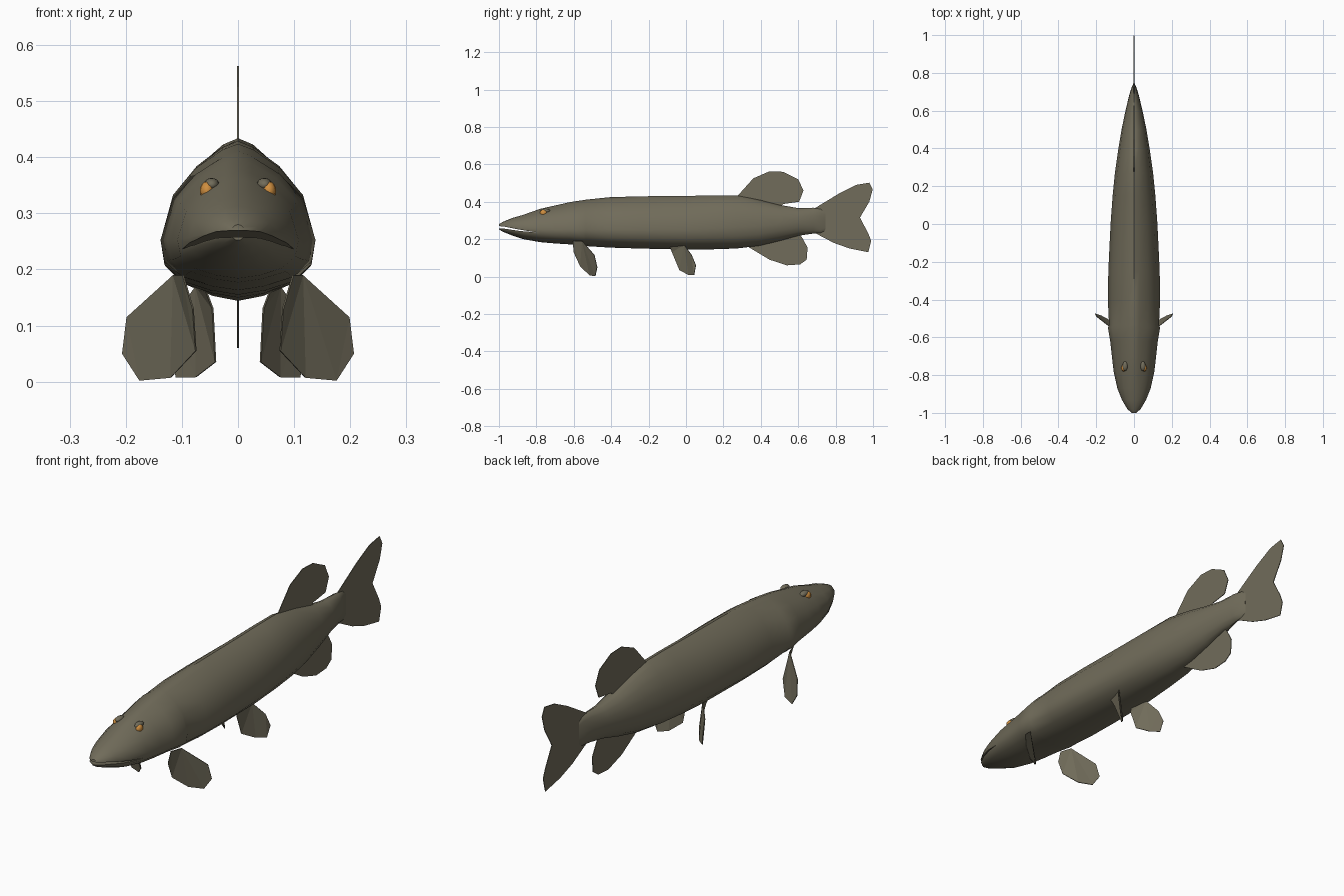
import bpy, bmesh, math

if "Cube" in bpy.data.objects:
    bpy.data.objects.remove(bpy.data.objects["Cube"])


def material(name, rgb):
    m = bpy.data.materials.new(name)
    m.diffuse_color = (*rgb, 1)
    m.use_nodes = True
    m.node_tree.nodes["Principled BSDF"].inputs["Base Color"].default_value = m.diffuse_color
    return m


OLIVE = material("olive skin", (0.165, 0.150, 0.103))
AMBER = material("amber eye", (0.62, 0.27, 0.05))


def add_object(name, bm, mat):
    bmesh.ops.recalc_face_normals(bm, faces=bm.faces)
    mesh = bpy.data.meshes.new(name)
    bm.to_mesh(mesh)
    bm.free()
    mesh.materials.append(mat)
    ob = bpy.data.objects.new(name, mesh)
    bpy.context.collection.objects.link(ob)
    return ob


def activate(ob):
    bpy.ops.object.select_all(action='DESELECT')
    ob.select_set(True)
    bpy.context.view_layer.objects.active = ob


# Body: half cross-section (width, height) from back to belly, blended to an oval
HALF = [(0, 1), (.2, .96), (.54, .84), (.84, .66), (1, .36), (.95, .2),
        (.72, .09), (.36, .03), (0, 0)]
# y, half width, top z, bottom z, oval blend
SECTIONS = [
    (-1.00, .012, .280, .252, 1), (-.98, .036, .292, .240, .9),
    (-.93, .064, .313, .220, .7), (-.87, .088, .330, .200, .5),
    (-.78, .108, .362, .184, .2), (-.70, .117, .380, .177, .05),
    (-.62, .126, .398, .172, 0), (-.548, .138, .409, .165, 0),
    (-.535, .132, .411, .163, 0), (-.41, .138, .424, .155, 0),
    (-.25, .136, .429, .150, 0), (0, .124, .431, .144, .1),
    (.15, .113, .434, .146, .2), (.27, .101, .434, .150, .3),
    (.39, .084, .411, .164, .5), (.50, .066, .383, .190, .8),
    (.60, .045, .366, .218, 1), (.68, .026, .368, .230, 1),
    (.72, .014, .362, .232, 1), (.745, .003, .345, .245, 1)]


def section(y, w, top, bot, oval):
    half = []
    for i, (px, pz) in enumerate(HALF):
        a = math.pi * i / (len(HALF) - 1)
        x = px * (1 - oval) + math.sin(a) * oval
        z = pz * (1 - oval) + (.5 + .5 * math.cos(a)) * oval
        half.append((x * w, y, bot + z * (top - bot)))
    return half + [(-x, yy, z) for x, yy, z in half[-2:0:-1]]


bm = bmesh.new()
rings = [[bm.verts.new(p) for p in section(*s)] for s in SECTIONS]
for a, b in zip(rings, rings[1:]):
    for i in range(len(a)):
        j = (i + 1) % len(a)
        bm.faces.new((a[i], a[j], b[j], b[i]))
bm.faces.new(rings[0])
bm.faces.new(rings[-1])
body = add_object("body", bm, OLIVE)

# Mouth: thin wedge cut between the jaws
bm = bmesh.new()
MOUTH = [(-1.05, .274), (-.97, .267), (-.90, .253), (-.80, .236),
         (-.89, .244), (-.97, .256), (-1.05, .260)]
sides = [[bm.verts.new((x, y, z)) for y, z in MOUTH] for x in (-.2, .2)]
for s in sides:
    bm.faces.new(s)
for i in range(len(MOUTH)):
    j = (i + 1) % len(MOUTH)
    bm.faces.new((sides[0][i], sides[0][j], sides[1][j], sides[1][i]))
cutter = add_object("mouth_cutter", bm, OLIVE)
cutter.hide_render = True
mod = body.modifiers.new("mouth", 'BOOLEAN')
mod.operation = 'DIFFERENCE'
mod.solver = 'EXACT'
mod.object = cutter
activate(body)
bpy.ops.object.modifier_apply(modifier=mod.name)
bpy.data.objects.remove(cutter)
bpy.ops.object.shade_smooth_by_angle(angle=math.radians(42))


# Fins: thin flat outlines
def fin(name, points):
    bm = bmesh.new()
    bm.faces.new([bm.verts.new(p) for p in points])
    bmesh.ops.triangulate(bm, faces=bm.faces[:])
    ob = add_object(name, bm, OLIVE)
    mod = ob.modifiers.new("thickness", 'SOLIDIFY')
    mod.thickness = .003
    mod.offset = 0
    activate(ob)
    bpy.ops.object.modifier_apply(modifier=mod.name)


def middle_fin(name, outline):
    fin(name, [(0, y, z) for y, z in outline])


middle_fin("dorsal_fin", [
    (.27, .425), (.36, .525), (.447, .563), (.52, .56), (.6, .52),
    (.628, .46), (.605, .40), (.52, .388), (.48, .34), (.33, .38)])
middle_fin("anal_fin", [
    (.33, .16), (.447, .09), (.54, .06), (.61, .065), (.645, .09),
    (.65, .155), (.62, .21), (.58, .25), (.40, .23)])
middle_fin("tail_fin", [
    (.68, .36), (.82, .445), (.91, .49), (.98, .502), (.998, .465),
    (.98, .40), (.93, .315), (.975, .23), (.99, .19), (.975, .13),
    (.875, .15), (.79, .18), (.68, .238)])

PECTORAL = [(.098, -.605, .19), (.08, -.6, .13), (.075, -.565, .055),
            (.12, -.515, .007), (.175, -.485, .002), (.206, -.475, .05),
            (.198, -.49, .115), (.115, -.555, .19)]
PELVIC = [(.06, -.09, .17), (.045, -.075, .13), (.04, -.035, .035),
          (.075, .015, .008), (.11, .043, .008), (.12, .053, .06),
          (.113, .03, .115), (.075, -.01, .17)]
for side, s in (("left", 1), ("right", -1)):
    fin(side + "_pectoral_fin", [(s * x, y, z) for x, y, z in PECTORAL])
    fin(side + "_pelvic_fin", [(s * x, y, z) for x, y, z in PELVIC])

    # Eyes and the low brow above each
    for part, mat, pos, size in (
            ("eye", AMBER, (.055, -.762, .340), (.013, .019, .017)),
            ("brow", OLIVE, (.047, -.752, .351), (.014, .026, .012))):
        bm = bmesh.new()
        bmesh.ops.create_uvsphere(bm, u_segments=12, v_segments=8, radius=1)
        for v in bm.verts:
            v.co = [v.co[k] * size[k] + pos[k] for k in range(3)]
            v.co.x *= s
        ob = add_object(side + "_" + part, bm, mat)
        activate(ob)
        bpy.ops.object.shade_smooth_by_angle(angle=math.radians(60))
